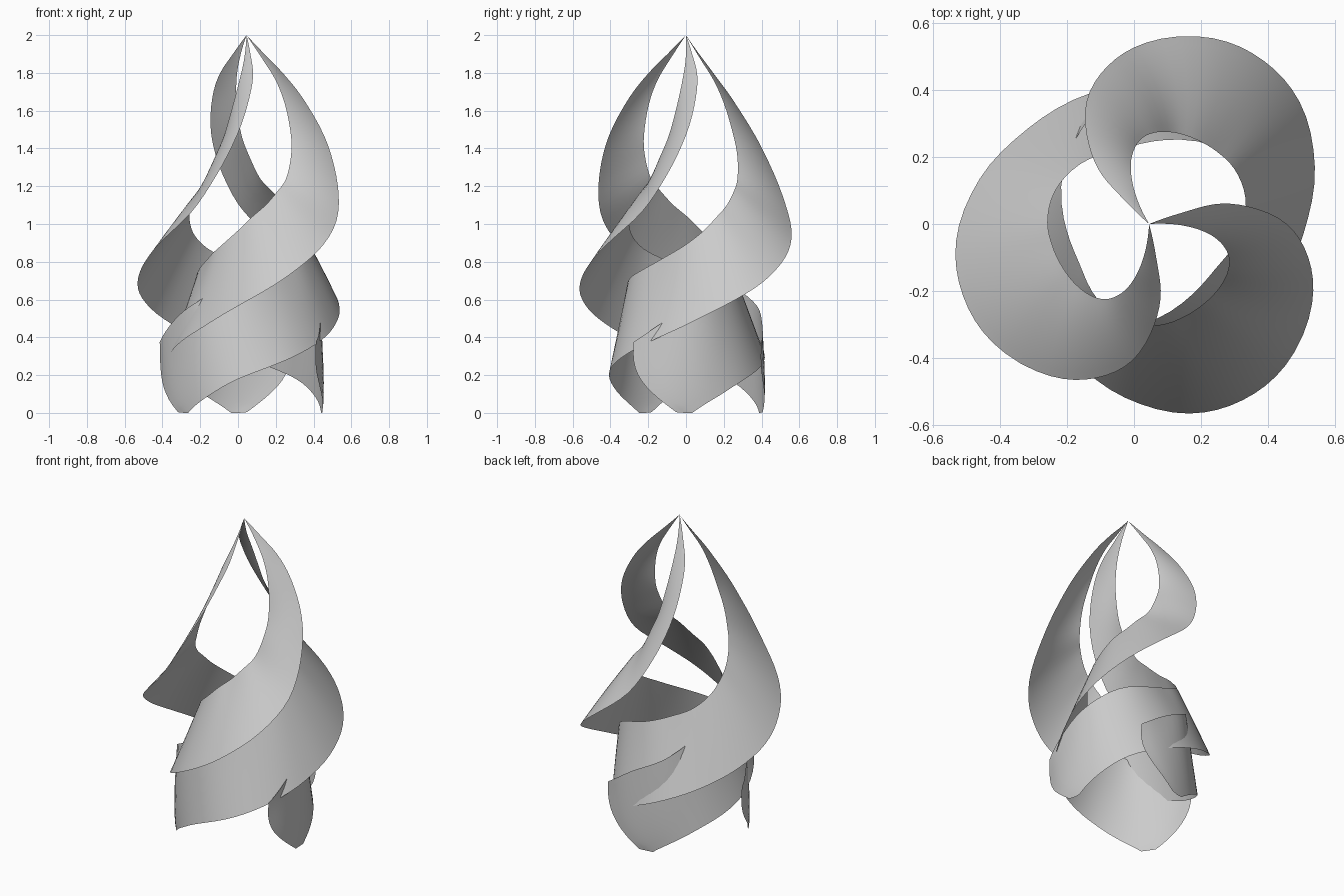
import bpy
import bmesh
import math
from mathutils import Vector

default_cube = bpy.data.objects.get("Cube")
if default_cube:
    bpy.data.objects.remove(default_cube, do_unlink=True)

# One flat grey for the whole sculpture
grey = bpy.data.materials.new("plain grey")
grey.use_nodes = True
colour = (0.6, 0.6, 0.6, 1)
grey.diffuse_color = colour
grey.node_tree.nodes["Principled BSDF"].inputs["Base Color"].default_value = colour

# Ribbon rails from the apex down: (angle, radius, height)
outer_rail = [
    (22, 0, 2), (19, .1, 1.9), (17, .2, 1.8), (10, .3, 1.67), (0, .41, 1.47),
    (-12, .485, 1.26), (-26, .54, 1.06), (-46, .585, .89), (-62, .594, .77),
    (-78, .577, .66), (-98, .522, .55), (-121, .46, .45), (-149, .427, .36),
    (-180, .415, .27), (-213, .407, .18), (-236, .4, .095), (-252, .397, .03),
    (-264, .395, -.03)]
inner_rail = [
    (4, 0, 2), (-1, .08, 1.88), (-7, .156, 1.76), (-13, .21, 1.63), (-21, .252, 1.47),
    (-30, .272, 1.36), (-42, .282, 1.24), (-56, .288, 1.17), (-70, .295, 1.1),
    (-84, .302, 1.04), (-102, .297, .95), (-124, .272, .87), (-152, .238, .81),
    (-184, .255, .755), (-222, .32, .69), (-250, .378, .59), (-278, .405, .49),
    (-300, .46, .375)]

STEPS_PER_SPAN = 4
STEPS_ACROSS = 12
AXIS_X = 0.045


def smooth_rail(rail):
    """Pass a Catmull-Rom curve through the rail points."""
    points = [Vector(p) for p in rail]
    padded = [2 * points[0] - points[1]] + points + [2 * points[-1] - points[-2]]
    result = []
    for before, start, end, after in zip(padded, padded[1:], padded[2:], padded[3:]):
        for step in range(STEPS_PER_SPAN):
            t = step / STEPS_PER_SPAN
            leave, arrive = (end - before) / 2, (after - start) / 2
            result.append(start + leave * t
                          + (3 * (end - start) - 2 * leave - arrive) * t ** 2
                          + (2 * (start - end) + leave + arrive) * t ** 3)
    return result + [points[-1]]


def make_ribbon(name, turn):
    """Loft one twisted ribbon between the two rails, turned about the axis."""
    bm = bmesh.new()
    rows = []
    pairs = list(zip(smooth_rail(outer_rail), smooth_rail(inner_rail)))
    for index, (outer, inner) in enumerate(pairs):
        # The foot of the ribbon is rounded off, flared and cut flat on the ground
        rounding = max(0, 1 - (len(pairs) - 1 - index) / 8)
        row = []
        for j in range(STEPS_ACROSS + 1):
            v = j / STEPS_ACROSS
            degrees, radius, height = outer.lerp(inner, v)
            bulge = rounding * math.sin(math.pi * v)
            angle = math.radians(degrees - 13 * bulge + turn)
            radius += 0.02 * bulge
            row.append(bm.verts.new((AXIS_X + radius * math.cos(angle),
                                     radius * math.sin(angle),
                                     max(0, height))))
        rows.append(row)
    for upper, lower in zip(rows, rows[1:]):
        for j in range(STEPS_ACROSS):
            bm.faces.new((upper[j], upper[j + 1], lower[j + 1], lower[j]))
    bmesh.ops.remove_doubles(bm, verts=bm.verts[:], dist=0.0001)

    # Drop the flat slivers left on the ground by the cut
    grounded = [f for f in bm.faces if all(v.co.z < 0.0001 for v in f.verts)]
    bmesh.ops.delete(bm, geom=grounded, context='FACES')

    # Point the normals away from the central axis
    facing = 0
    for face in bm.faces:
        face.normal_update()
        centre = face.calc_center_median()
        facing += face.normal.x * (centre.x - AXIS_X) + face.normal.y * centre.y
    if facing < 0:
        bmesh.ops.reverse_faces(bm, faces=bm.faces[:])

    mesh = bpy.data.meshes.new(name)
    bm.to_mesh(mesh)
    bm.free()
    mesh.materials.append(grey)
    mesh.shade_smooth()
    ribbon = bpy.data.objects.new(name, mesh)
    bpy.context.collection.objects.link(ribbon)


# Three equal ribbons, unevenly spaced round the axis
for name, turn in (("front_ribbon", 0), ("back_ribbon", 117), ("left_ribbon", -97)):
    make_ribbon(name, turn)
